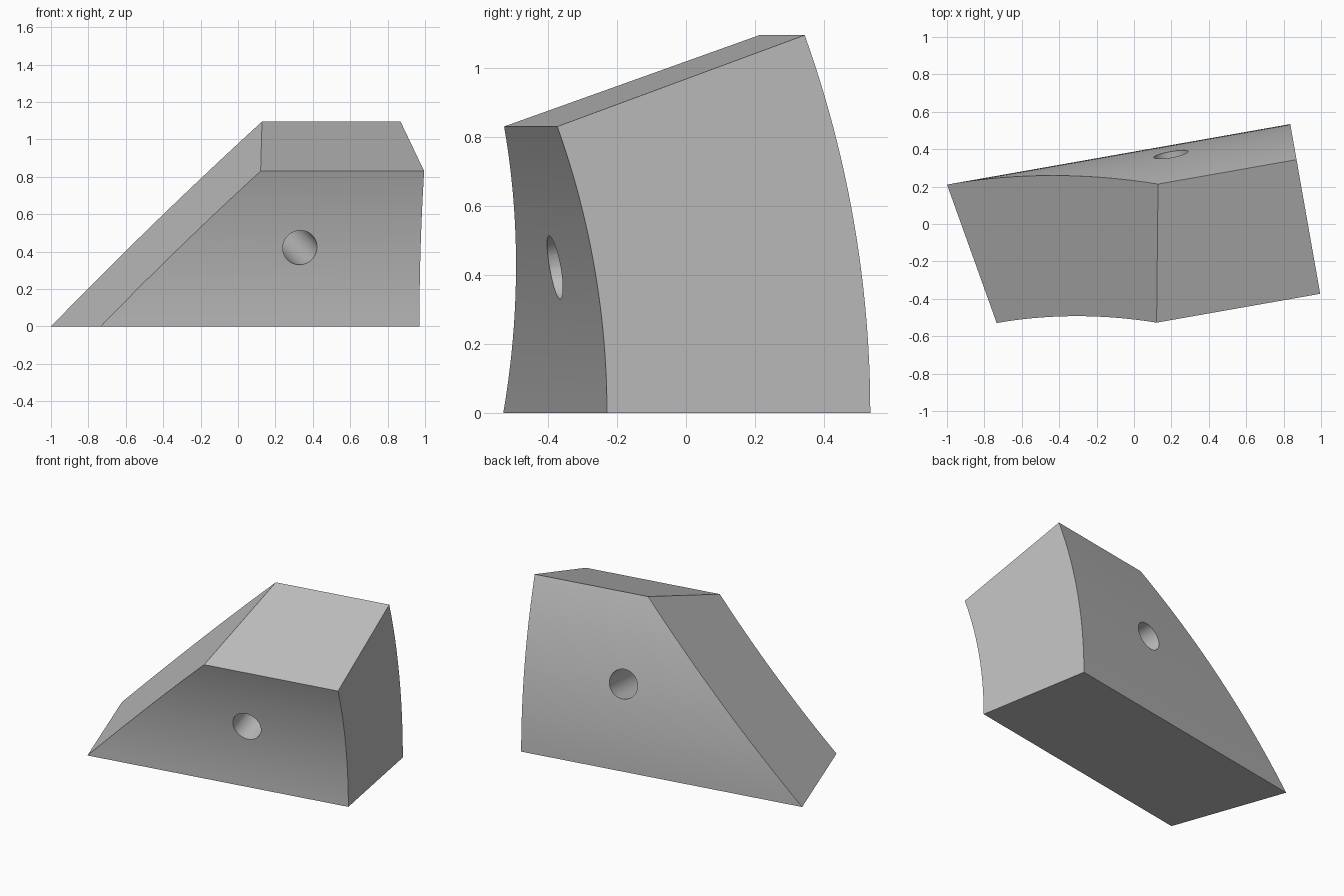
import bpy, bmesh, math
from mathutils import Vector, Matrix

if "Cube" in bpy.data.objects:
    bpy.data.objects.remove(bpy.data.objects["Cube"])

TURN = math.radians(10)          # block is turned about z
R_IN, R_OUT = 2.427, 3.202       # concentric inner and outer faces
AXIS_Y = 0.381 - R_OUT           # arc centre, at z = 0
SWEEP = math.radians(20)
X_LEFT, X_RIGHT = -1.2, 0.9155
SEGS = 24

grey = bpy.data.materials.new("light_grey")
grey.diffuse_color = (0.52, 0.52, 0.52, 1)
grey.use_nodes = True
grey.node_tree.nodes["Principled BSDF"].inputs["Base Color"].default_value = grey.diffuse_color


def add_object(name, bm):
    bmesh.ops.recalc_face_normals(bm, faces=bm.faces[:])
    mesh = bpy.data.meshes.new(name)
    bm.to_mesh(mesh)
    bm.free()
    mesh.materials.append(grey)
    obj = bpy.data.objects.new(name, mesh)
    bpy.context.collection.objects.link(obj)
    obj.rotation_euler.z = TURN
    return obj


def arc(radius):
    angles = [SWEEP * i / SEGS for i in range(SEGS + 1)]
    return [(AXIS_Y + radius * math.cos(a), radius * math.sin(a)) for a in angles]


# Arch segment: ring sector extruded along its axis
bm = bmesh.new()
outline = arc(R_IN) + arc(R_OUT)[::-1]
section = bm.faces.new([bm.verts.new((X_LEFT, y, z)) for y, z in outline])
ext = bmesh.ops.extrude_face_region(bm, geom=[section], use_keep_orig=True)
bmesh.ops.translate(bm, vec=(X_RIGHT - X_LEFT, 0, 0),
                    verts=[v for v in ext["geom"] if isinstance(v, bmesh.types.BMVert)])

# Slanted left end: cut with one oblique plane
a, b, c = Vector((-0.948, 0.381, 0)), Vector((-0.815, -0.394, 0)), Vector((0.027, -0.538, 0.83))
normal = (b - a).cross(c - a)
bmesh.ops.bisect_plane(bm, geom=bm.verts[:] + bm.edges[:] + bm.faces[:],
                       plane_co=a, plane_no=normal, clear_outer=True)
rim = [e for e in bm.edges if e.is_boundary]
bmesh.ops.contextual_create(bm, geom=rim)
block = add_object("arch_block", bm)

# Round hole running radially through the middle
bm = bmesh.new()
mid = (R_IN + R_OUT) / 2
tilt = SWEEP / 2
place = (Matrix.Translation((0.26, AXIS_Y + mid * math.cos(tilt), mid * math.sin(tilt)))
         @ Matrix.Rotation(tilt - math.pi / 2, 4, 'X'))
bmesh.ops.create_cone(bm, cap_ends=True, segments=48, radius1=0.093, radius2=0.093,
                      depth=1.2, matrix=place)
cutter = add_object("hole_cutter", bm)
cutter.hide_render = True

hole = block.modifiers.new("hole", 'BOOLEAN')
hole.operation = 'DIFFERENCE'
hole.solver = 'EXACT'
hole.object = cutter

# Apply the cut, then smooth the curved faces
bpy.context.view_layer.objects.active = block
block.select_set(True)
bpy.ops.object.modifier_apply(modifier=hole.name)
bpy.data.objects.remove(cutter, do_unlink=True)
bpy.ops.object.shade_smooth_by_angle(angle=math.radians(20))
